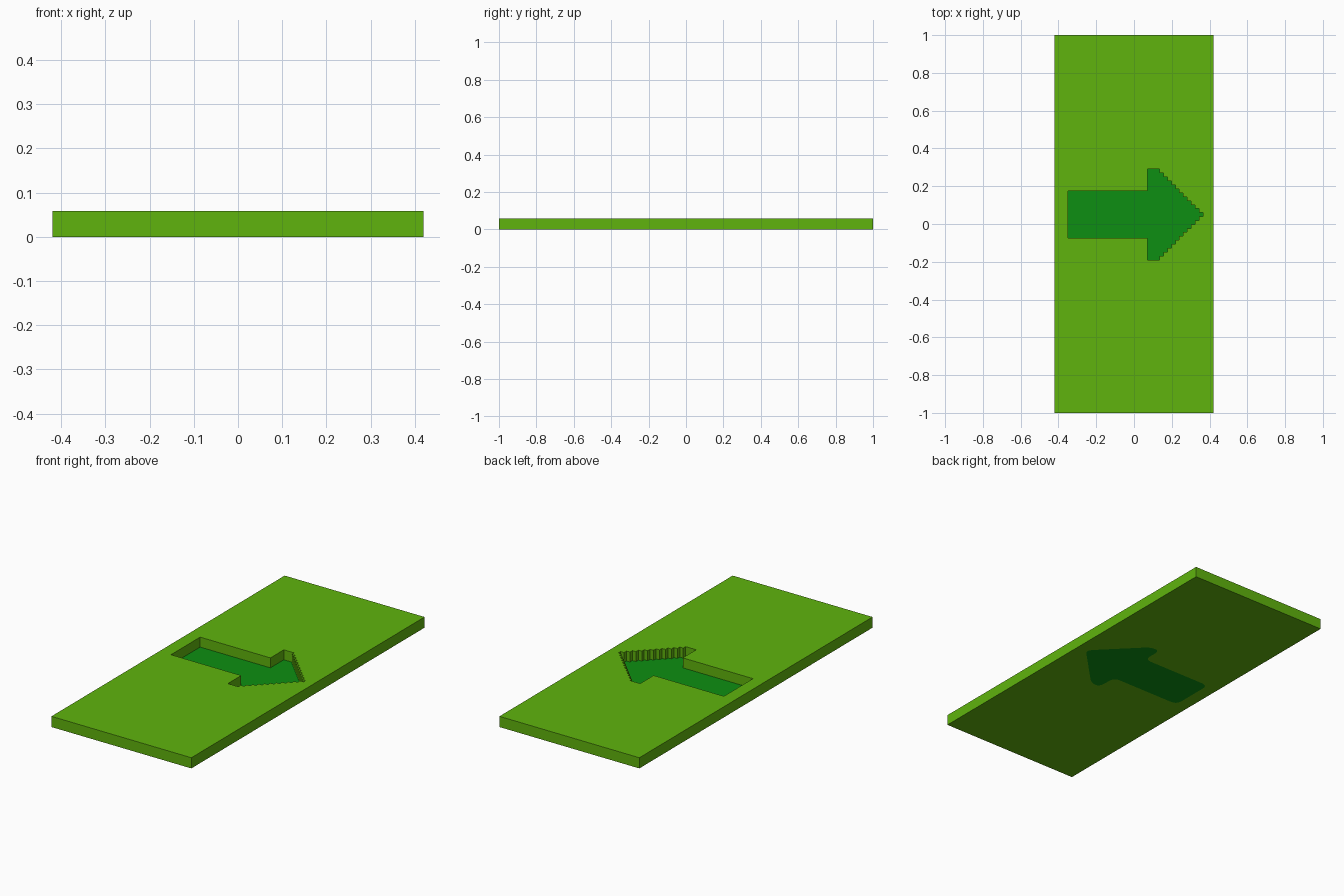
import bpy, bmesh
from mathutils import Vector

if "Cube" in bpy.data.objects:
    bpy.data.objects.remove(bpy.data.objects["Cube"])

W, L, H, FLOOR = 0.42, 1.0, 0.058, 0.004   # half width, half length, height, pocket floor
CY = 0.05                                  # arrow centre line


def material(name, rgb):
    m = bpy.data.materials.new(name)
    m.diffuse_color = (*rgb, 1)
    m.use_nodes = True
    m.node_tree.nodes["Principled BSDF"].inputs["Base Color"].default_value = m.diffuse_color
    return m


def mirrored(half):
    """Close a half outline by mirroring it about the arrow centre line."""
    return [(x, CY + y) for x, y in half] + [(x, CY - y) for x, y in reversed(half)]


def rounded(points, r, steps=5):
    """Round each corner of a closed outline with a small curve."""
    out = []
    for i, p in enumerate(points):
        p = Vector(p)
        a, b = Vector(points[i - 1]), Vector(points[(i + 1) % len(points)])
        ra, rb = min(r, (a - p).length * .45), min(r, (b - p).length * .45)
        a, b = p + (a - p).normalized() * ra, p + (b - p).normalized() * rb
        for k in range(steps + 1):
            t = k / steps
            out.append(tuple(a * (1 - t) ** 2 + p * 2 * t * (1 - t) + b * t * t))
    return out


# stepped arrow outline for the pocket
SHAFT = [(-0.35, 0.125), (0.072, 0.125), (0.072, 0.24)]
N, X0, X1 = 11, 0.135, 0.365
stairs = []
for i in range(N + 1):
    y = 0.24 - i * (0.24 - 0.01) / N
    x = X0 + i * (X1 - X0) / N
    if i:
        stairs.append((stairs[-1][0], y))
    stairs.append((x, y))
arrow = mirrored(SHAFT + stairs)

# soft arrow outline seen underneath
soft = rounded(mirrored(SHAFT + [(0.13, 0.24), (0.355, 0.012)]), 0.04)

bm = bmesh.new()


def loop(points, z):
    vs = [bm.verts.new((x, y, z)) for x, y in points]
    return vs, [bm.edges.new((vs[i - 1], vs[i])) for i in range(len(vs))]


def walls(lo, hi):
    for i in range(len(lo)):
        bm.faces.new((lo[i - 1], lo[i], hi[i], hi[i - 1]))


rect = [(-W, -L), (W, -L), (W, L), (-W, L)]
top_v, top_e = loop(rect, H)
bot_v, bot_e = loop(rect, 0)
rim_v, rim_e = loop(arrow, H)
floor_v, floor_e = loop(arrow, FLOOR)
soft_v, soft_e = loop(soft, 0)

# top and underside with arrow openings, then outer and pocket walls
bmesh.ops.triangle_fill(bm, edges=top_e + rim_e, use_beauty=True, normal=(0, 0, 1))
bmesh.ops.triangle_fill(bm, edges=bot_e + soft_e, use_beauty=True, normal=(0, 0, -1))
walls(bot_v, top_v)
walls(floor_v, rim_v)

# coloured arrow on the pocket floor and underneath
for vs in (floor_v, soft_v):
    bm.faces.new(vs).material_index = 1

bmesh.ops.recalc_face_normals(bm, faces=bm.faces[:])
me = bpy.data.meshes.new("arrow_panel")
bm.to_mesh(me)
bm.free()
me.materials.append(material("lime green", (0.115, 0.455, 0.004)))
me.materials.append(material("deep green", (0.004, 0.275, 0.006)))
bpy.context.collection.objects.link(bpy.data.objects.new("arrow_panel", me))
